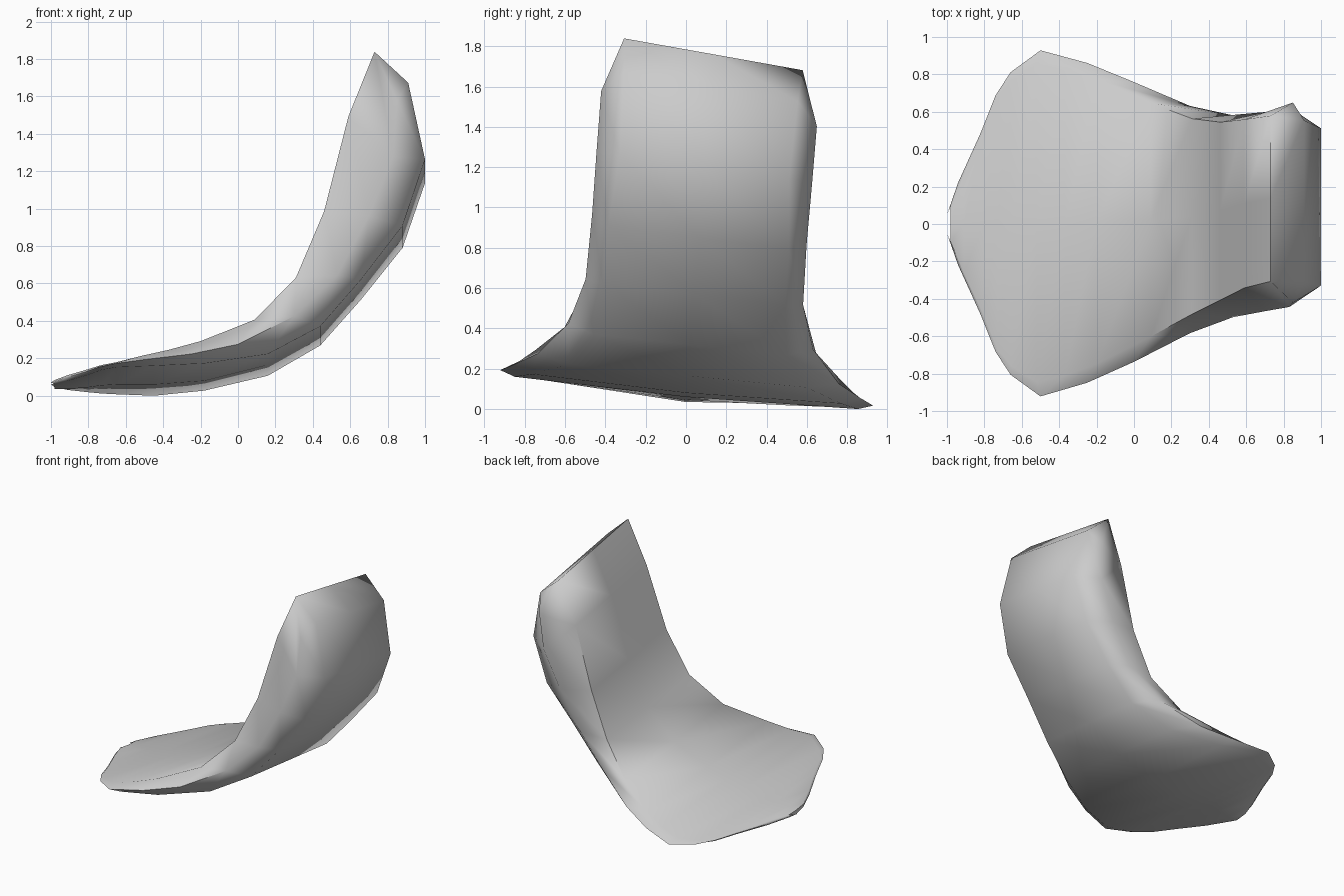
import bpy, bmesh

if "Cube" in bpy.data.objects:
    bpy.data.objects.remove(bpy.data.objects["Cube"])

# Half width of the shell (seen from above) along x
WIDTH = [(-1.0, .05), (-.93, .25), (-.79, .55), (-.72, .74), (-.65, .82), (-.5, .925),
         (-.18, .835), (.15, .675), (.36, .58), (.57, .53), (.85, .535), (1.0, .50)]

# Stations from the top of the back to the front lip:
# inner x,z | rim x,z | outer x,z | edge rounding
STATIONS = [
    (.73, 1.76, .85, 1.49, .91, 1.60, .09),
    (.59, 1.42, .83, 1.20, 1.0, 1.20, .08),
    (.46, .92, .70, .89, .88, .85, .08),
    (.31, .57, .53, .58, .66, .57, .08),
    (.09, .34, .30, .36, .44, .32, .08),
    (-.20, .215, 0.0, .20, .16, .165, .08),
    (-.37, .165, -.25, .14, -.18, .10, .07),
    (-.52, .13, -.50, .105, -.45, .08, .06),
    (-.66, .105, -.66, .095, -.65, .08, .05),
    (-.73, .10, -.74, .09, -.73, .075, .04),
    (-.80, .095, -.82, .08, -.80, .065, .03),
    (-.91, .085, -.94, .07, -.91, .055, .03),
    (-.98, .075, -1.0, .065, -.98, .055, .01),
]


def half(x):
    for (a, wa), (b, wb) in zip(WIDTH, WIDTH[1:]):
        if x <= b:
            return wa + (wb - wa) * (x - a) / (b - a)
    return WIDTH[-1][1]


def lean(x, y, z):
    # The whole shell is rolled slightly sideways
    return (x, y + .08 * z - .005, z - (.09 + .05 * z) * y)


bm = bmesh.new()
rings = []
for xi, zi, xm, zm, xo, zo, r in STATIONS:
    wi, wm, wo = half(xi) - r, half(xm), half(xo) - r
    sag = .02 if xo < .1 else 0
    pts = [(xi, -wi, zi), (xm, -wm, zm), (xo, -wo, zo), (xo, 0, zo - sag),
           (xo, wo, zo), (xm, wm, zm), (xi, wi, zi), (xi, 0, zi - sag * .3)]
    rings.append([bm.verts.new(lean(*p)) for p in pts])

# Skin between stations
for a, b in zip(rings, rings[1:]):
    for k in range(8):
        n = (k + 1) % 8
        bm.faces.new((a[k], a[n], b[n], b[k]))

# Top and front caps
for ring in (rings[0], rings[-1]):
    for idx in ((0, 1, 2), (0, 2, 3, 7), (7, 3, 4, 6), (4, 5, 6)):
        bm.faces.new([ring[i] for i in idx])

bmesh.ops.recalc_face_normals(bm, faces=bm.faces)
low = min(v.co.z for v in bm.verts)
for v in bm.verts:
    v.co.z -= low
me = bpy.data.meshes.new("seat_shell")
bm.to_mesh(me)
bm.free()
seat = bpy.data.objects.new("seat_shell", me)
bpy.context.collection.objects.link(seat)

mat = bpy.data.materials.new("light grey")
mat.diffuse_color = (.6, .6, .6, 1)
mat.use_nodes = True
mat.node_tree.nodes["Principled BSDF"].inputs["Base Color"].default_value = mat.diffuse_color
me.materials.append(mat)

bpy.context.view_layer.objects.active = seat
seat.select_set(True)
bpy.ops.object.shade_smooth_by_angle(angle=1.2)
